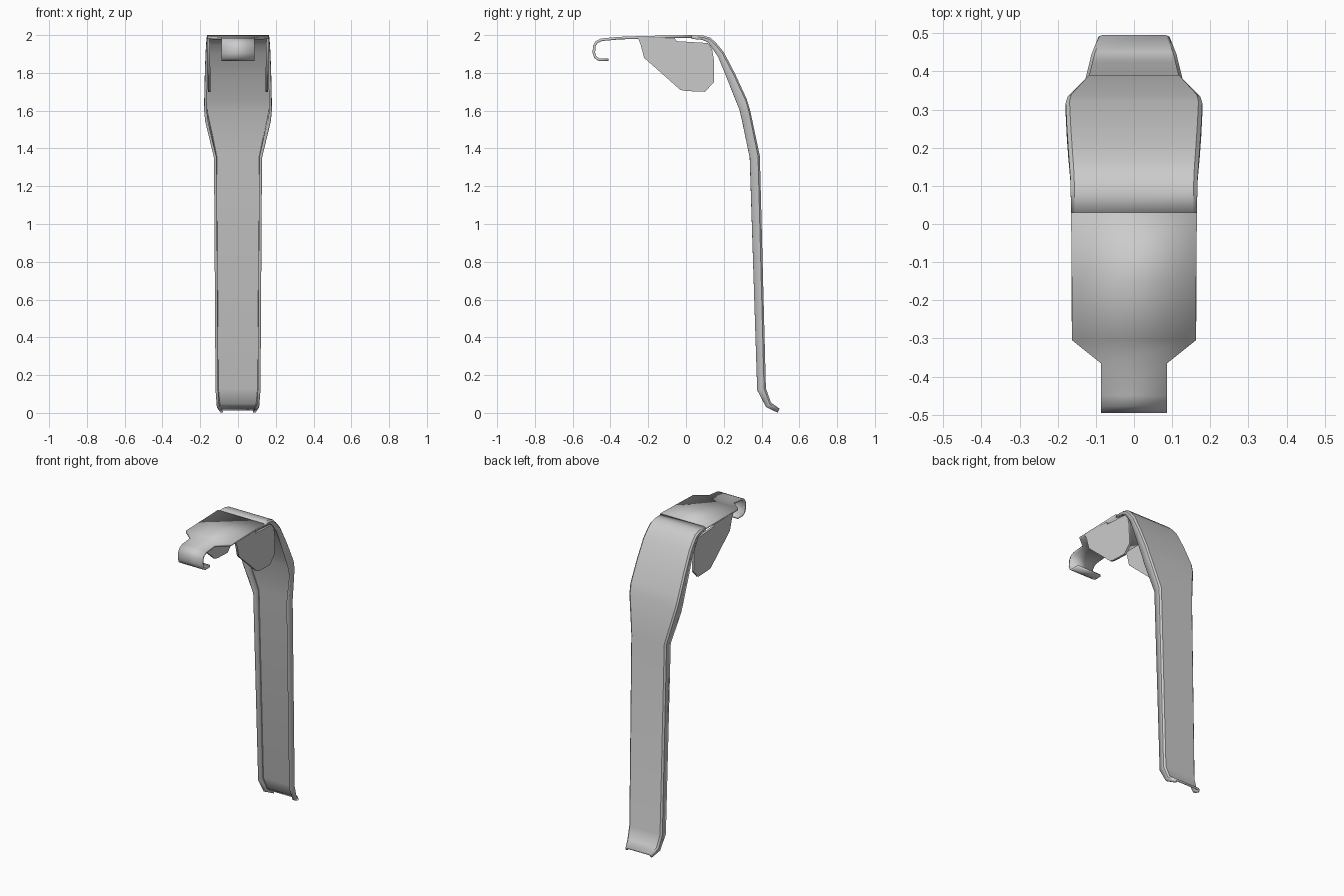
import bpy, bmesh
from mathutils import Vector

if "Cube" in bpy.data.objects:
    bpy.data.objects.remove(bpy.data.objects["Cube"])

T = 0.014  # sheet metal thickness


def finish(name, bm):
    me = bpy.data.meshes.new(name)
    bm.to_mesh(me)
    bm.free()
    ob = bpy.data.objects.new(name, me)
    bpy.context.collection.objects.link(ob)
    bpy.ops.object.select_all(action='DESELECT')
    ob.select_set(True)
    bpy.context.view_layer.objects.active = ob
    bpy.ops.object.shade_smooth_by_angle(angle=0.6)
    return ob


def loft(name, rows):
    """Sheet skinned over equal-length rows of points, thickened inwards."""
    bm = bmesh.new()
    rows = [[bm.verts.new(p) for p in r] for r in rows]
    for a, b in zip(rows, rows[1:]):
        for i in range(len(a) - 1):
            bm.faces.new((a[i], a[i + 1], b[i + 1], b[i]))
    ob = finish(name, bm)
    m = ob.modifiers.new("thickness", 'SOLIDIFY')
    m.thickness = T
    m.offset = -1
    return ob


# Top plate with the curled front hook: y, z, half width
plate = [(-0.41, 1.863, 0.087), (-0.462, 1.863, 0.087), (-0.485, 1.878, 0.087),
         (-0.495, 1.905, 0.087), (-0.492, 1.945, 0.087), (-0.478, 1.968, 0.087),
         (-0.45, 1.982, 0.087), (-0.365, 1.990, 0.087), (-0.305, 1.993, 0.162),
         (-0.15, 1.997, 0.163), (0.03, 2.0, 0.165)]
loft("top_plate", [[(-w, y, z), (w, y, z)] for y, z, w in plate])

# Long lever, a shallow channel: outer y, z, flange edge y, z, half width
lever = [(0.03, 2.0, 0.03, 1.98, 0.165), (0.09, 1.998, 0.085, 1.975, 0.166),
         (0.13, 1.986, 0.115, 1.962, 0.167), (0.16, 1.958, 0.138, 1.93, 0.169),
         (0.20, 1.91, 0.17, 1.885, 0.172), (0.26, 1.795, 0.225, 1.75, 0.176),
         (0.322, 1.66, 0.285, 1.60, 0.179), (0.34, 1.60, 0.298, 1.545, 0.174),
         (0.391, 1.36, 0.338, 1.35, 0.127), (0.423, 0.13, 0.377, 0.12, 0.119),
         (0.45, 0.055, 0.425, 0.03, 0.112), (0.495, 0.022, 0.486, 0.001, 0.093)]
rows = []
for y, z, fy, fz, w in lever:
    out, edge = Vector((0, y, z)), Vector((0, fy, fz))
    d = (edge - out).normalized() * 0.01
    half = [edge + Vector((w, 0, 0)), out + d + Vector((w, 0, 0)),
            out + Vector((w - 0.01, 0, 0))]
    left = [Vector((-p.x, p.y, p.z)) for p in half]
    rows.append(left + half[::-1])
loft("lever", rows)

# Side ears hanging below the top plate, with a slot behind the fold
ear = [(-0.255, 1.985), (-0.24, 1.95), (-0.222, 1.88), (-0.03, 1.71),
       (0.0, 1.704), (0.10, 1.70), (0.148, 1.75), (0.148, 1.87),
       (0.138, 1.925), (0.115, 1.958), (-0.05, 1.968), (-0.06, 1.985)]
for side, label in ((-1, "left"), (1, "right")):
    bm = bmesh.new()
    f = bm.faces.new([bm.verts.new((side * (0.164 - (1.985 - z) * 0.02), y, z))
                      for y, z in ear])
    ext = bmesh.ops.extrude_face_region(bm, geom=[f])
    for v in ext["geom"]:
        if isinstance(v, bmesh.types.BMVert):
            v.co.x -= side * T
    bmesh.ops.recalc_face_normals(bm, faces=bm.faces)
    finish(label + "_ear", bm)
